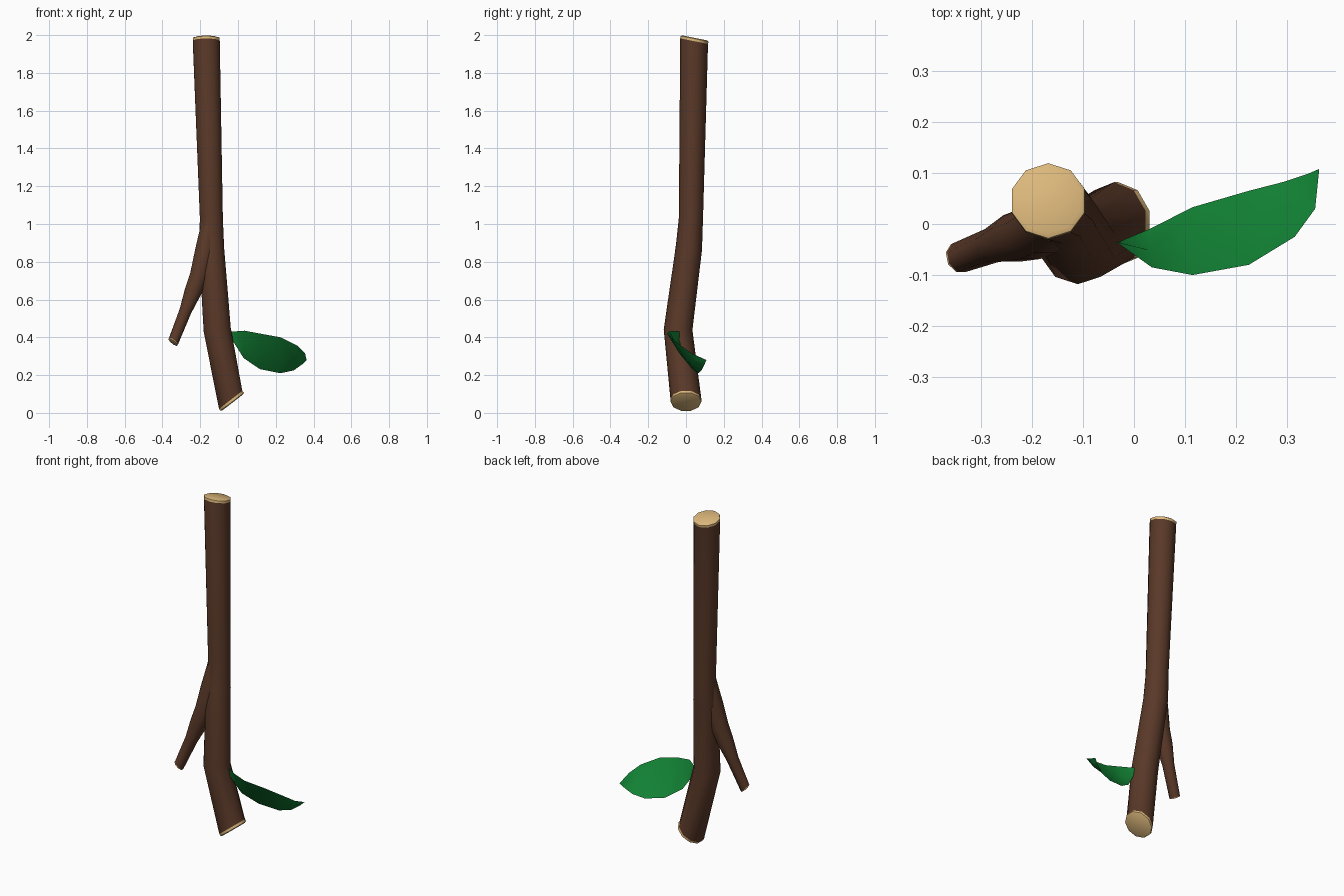
import bpy, bmesh, math
from mathutils import Vector

if "Cube" in bpy.data.objects:
    bpy.data.objects.remove(bpy.data.objects["Cube"])


def material(name, rgb):
    m = bpy.data.materials.new(name)
    m.diffuse_color = (*rgb, 1)
    m.use_nodes = True
    m.node_tree.nodes["Principled BSDF"].inputs["Base Color"].default_value = m.diffuse_color
    return m


BARK = material("bark brown", (0.100, 0.040, 0.021))
WOOD = material("cut wood tan", (0.72, 0.48, 0.20))
LEAF = material("leaf green", (0.006, 0.225, 0.035))


def finish(name, bm, mats, angle):
    bmesh.ops.recalc_face_normals(bm, faces=bm.faces)
    me = bpy.data.meshes.new(name)
    bm.to_mesh(me)
    bm.free()
    for m in mats:
        me.materials.append(m)
    ob = bpy.data.objects.new(name, me)
    bpy.context.collection.objects.link(ob)
    bpy.ops.object.select_all(action='DESELECT')
    ob.select_set(True)
    bpy.context.view_layer.objects.active = ob
    bpy.ops.object.shade_smooth_by_angle(angle=math.radians(angle))


def ring(bm, centre, normal, r, sides):
    n = Vector(normal).normalized()
    u = Vector((0, 1, 0)).cross(n).normalized()
    v = n.cross(u)
    c = Vector(centre)
    return [bm.verts.new(c + r * (math.cos(a) * u + math.sin(a) * v))
            for a in (2 * math.pi * (i + 0.5) / sides for i in range(sides))]


def bridge(bm, a, b, mat):
    for i in range(len(a)):
        j = (i + 1) % len(a)
        bm.faces.new((a[i], a[j], b[j], b[i])).material_index = mat


def limb(name, nodes, sides, start_cut, end_cut, rim):
    """Tapered tube through (x, y, z, radius) nodes with tan, chamfered cut ends.
    Cuts are ring normals pointing along the path; None leaves a plain hidden end."""
    bm = bmesh.new()
    pts = [Vector(p[:3]) for p in nodes]
    rings, last = [], len(pts) - 1
    for i, p in enumerate(pts):
        n = (pts[min(i + 1, last)] - pts[max(i - 1, 0)])
        if i == 0 and start_cut:
            n = Vector(start_cut)
        if i == last and end_cut:
            n = Vector(end_cut)
        rings.append(ring(bm, p, n, nodes[i][3], sides))
    for a, b in zip(rings, rings[1:]):
        bridge(bm, a, b, 0)
    for cut, i, sign in ((start_cut, 0, -1), (end_cut, last, 1)):
        if not cut:
            bm.faces.new(rings[i])
            continue
        n = Vector(cut).normalized() * sign
        r = nodes[i][3]
        edge = ring(bm, pts[i] + n * rim, cut, r, sides)
        inner = ring(bm, pts[i] + n * rim * 1.35, cut, r * 0.88, sides)
        bridge(bm, rings[i], edge, 1)
        bridge(bm, edge, inner, 1)
        bm.faces.new(inner).material_index = 1
    finish(name, bm, [BARK, WOOD], 50)


# Main stick, bent twice, with a slanted lower cut
limb("stick",
     [(-0.039, 0, 0.069, 0.082), (-0.11, -0.042, 0.44, 0.076),
      (-0.14, 0.015, 0.87, 0.070), (-0.141, 0.026, 1.03, 0.064),
      (-0.168, 0.043, 1.968, 0.075)],
     10, (-0.61, 0, 0.79), (0, 0.2, 1), 0.013)

# Side twig flaring out of the stick
limb("side_twig",
     [(-0.150, 0.010, 1.00, 0.048), (-0.175, -0.005, 0.86, 0.056),
      (-0.205, -0.020, 0.73, 0.053), (-0.237, -0.028, 0.645, 0.049),
      (-0.278, -0.042, 0.54, 0.035), (-0.342, -0.066, 0.378, 0.031)],
     8, None, (-0.6, -0.3, -0.74), 0.004)

# Leaf: twisted sheet between a high front edge and a low back edge
front = [(0.035, -0.085, 0.435), (0.115, -0.10, 0.42), (0.225, -0.08, 0.40),
         (0.315, -0.025, 0.355), (0.355, 0.03, 0.315)]
back = [(0.03, -0.01, 0.29), (0.115, 0.033, 0.232), (0.225, 0.065, 0.21),
        (0.295, 0.083, 0.225), (0.34, 0.098, 0.257)]
bm = bmesh.new()
base = bm.verts.new((-0.035, -0.035, 0.43))
base_low = bm.verts.new((-0.03, -0.035, 0.385))
tip = bm.verts.new((0.363, 0.108, 0.28))
rows = []
for f, b in zip(front, back):
    mid = (Vector(f) + Vector(b)) / 2 + Vector((0, -0.004, -0.008))
    rows.append([bm.verts.new(p) for p in (f, mid, b)])
for a, b in zip(rows, rows[1:]):
    for k in (0, 1):
        bm.faces.new((a[k], a[k + 1], b[k + 1], b[k]))
bm.faces.new((base, rows[0][1], rows[0][0]))
bm.faces.new((base, base_low, rows[0][1]))
bm.faces.new((base_low, rows[0][2], rows[0][1]))
for k in (0, 1):
    bm.faces.new((rows[-1][k], rows[-1][k + 1], tip))
finish("leaf", bm, [LEAF], 50)
